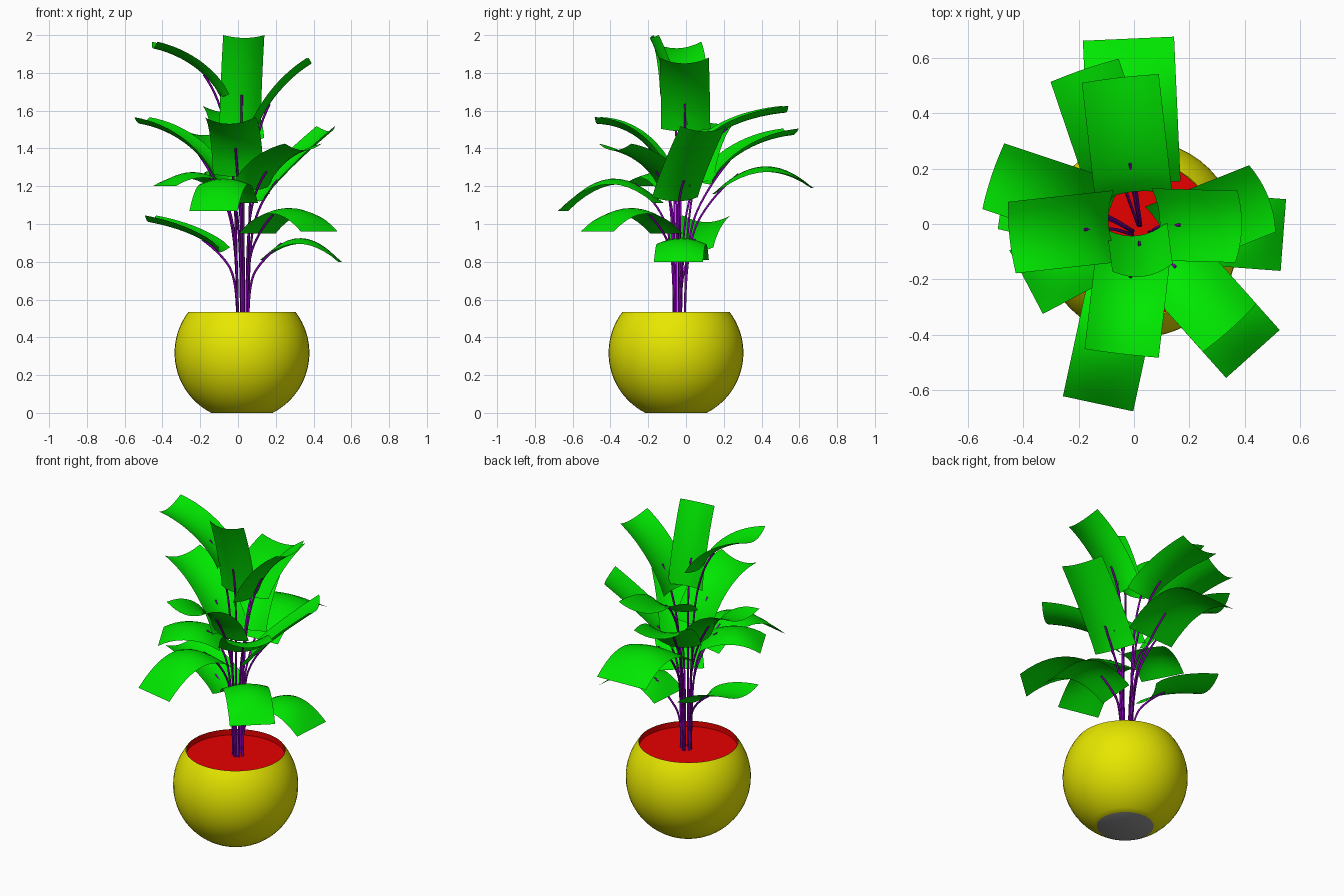
import bpy, bmesh, math
from mathutils import Vector

cube = bpy.data.objects.get("Cube")
if cube:
    bpy.data.objects.remove(cube, do_unlink=True)


def material(name, rgb):
    m = bpy.data.materials.new(name)
    m.use_nodes = True
    m.diffuse_color = (*rgb, 1)
    m.node_tree.nodes["Principled BSDF"].inputs["Base Color"].default_value = (*rgb, 1)
    return m


YELLOW = material("yellow glaze", (0.8, 0.8, 0))
GREEN = material("leaf green", (0, 0.8, 0))
RED = material("red soil", (0.8, 0, 0))
PURPLE = material("purple stem", (0.22, 0, 0.42))
GREY = material("grey base", (0.3, 0.3, 0.3))

POT = Vector((0.021, -0.053, 0.318))
RADIUS, RIM, SOIL = 0.357, 0.535, 0.5


def add_mesh(name, bm, *mats):
    me = bpy.data.meshes.new(name)
    bm.to_mesh(me)
    bm.free()
    for m in mats:
        me.materials.append(m)
    ob = bpy.data.objects.new(name, me)
    bpy.context.collection.objects.link(ob)
    bpy.context.view_layer.objects.active = ob
    bpy.ops.object.select_all(action='DESELECT')
    ob.select_set(True)
    bpy.ops.object.shade_smooth_by_angle(angle=math.radians(40))
    return ob


def lathe(name, profile, *mats):
    """Spin (radius, z) points around the pot's axis."""
    bm = bmesh.new()
    verts = [bm.verts.new((POT.x + r, POT.y, z)) for r, z in profile]
    edges = [bm.edges.new(pair) for pair in zip(verts, verts[1:])]
    bmesh.ops.spin(bm, geom=verts + edges, cent=POT, axis=(0, 0, 1),
                   angle=math.tau, steps=48, use_duplicate=False)
    bmesh.ops.remove_doubles(bm, verts=bm.verts, dist=0.0005)
    bmesh.ops.recalc_face_normals(bm, faces=bm.faces)
    return add_mesh(name, bm, *mats)


# Pot: ball cut flat at the bottom and rim, with a grey underside
low = -math.asin(POT.z / RADIUS)
high = math.asin((RIM - POT.z) / RADIUS)
arc = [low + (high - low) * i / 20 for i in range(21)]
shell = [(RADIUS * math.cos(a), POT.z + RADIUS * math.sin(a)) for a in arc]
pot = lathe("pot", [(0, 0)] + shell, YELLOW, GREY)
for f in pot.data.polygons:
    f.material_index = 1 if f.center.z < 0.001 else 0

# Soil with the red lining up to the rim
mouth = shell[-1][0] - 0.002
lathe("soil", [(0, SOIL), (mouth, SOIL), (mouth, RIM)], RED)

HUB = Vector((0.01, 0, 0))
ROWS, COLS = 12, 8


def leaf(name, tip, base_z, arch, width=0.26, swing=0):
    """Arched strip from near the hub to its tip; swing moves its base in y."""
    tip = Vector(tip)
    base = HUB.lerp(tip, 0.22)
    base.y += swing
    base.z = base_z
    drooping = tip.z < base_z + 0.05
    path = []
    for i in range(ROWS + 1):
        t = i / ROWS
        # Rising leaves bend early, drooping ones crest halfway
        s = t if drooping else t ** 0.75
        path.append(base.lerp(tip, t) + Vector((0, 0, 4 * arch * s * (1 - s))))
    out = tip - base
    side = Vector((-out.y, out.x, 0)).normalized()
    bm = bmesh.new()
    grid = []
    for i, p in enumerate(path):
        tangent = path[min(i + 1, ROWS)] - path[max(i - 1, 0)]
        normal = tangent.cross(side).normalized()
        # Rising leaves are troughs, drooping ones fold down at the crest
        lift = -0.03 * math.sin(math.pi * i / ROWS) if drooping else 0.036
        us = [2 * j / COLS - 1 for j in range(COLS + 1)]
        grid.append([bm.verts.new(p + side * (u * width / 2) + normal * (lift * u * u))
                     for u in us])
    for r, s in zip(grid, grid[1:]):
        for j in range(COLS):
            bm.faces.new((r[j], s[j], s[j + 1], r[j + 1]))
    add_mesh(name, bm, GREEN)
    return path


def stem(name, root, path):
    """Thin tube rising from the soil and bending out along a leaf's midrib."""
    knee = Vector((root.x, root.y, SOIL + 0.6 * (path[0].z - SOIL)))
    pts = [root, knee, path[0], path[ROWS // 4]]
    cu = bpy.data.curves.new(name, 'CURVE')
    cu.dimensions = '3D'
    cu.bevel_depth, cu.bevel_resolution = 0.006, 1
    cu.use_fill_caps = True
    sp = cu.splines.new('NURBS')
    sp.points.add(len(pts) - 1)
    for point, co in zip(sp.points, pts):
        point.co = (*co, 1)
    sp.use_endpoint_u, sp.order_u, sp.resolution_u = True, 3, 6
    cu.materials.append(PURPLE)
    bpy.context.collection.objects.link(bpy.data.objects.new(name, cu))


# Leaves: tip, base height, arch, then width and base swing where unusual
LEAVES = {
    "top_front": ((.035, -.19, 1.985), 1.52, .05, .22),
    "top_right": ((-.45, -.05, 1.93), 1.67, .06),
    "top_left": ((.39, -.01, 1.85), 1.49, .06),
    "upper_back": ((-.05, .53, 1.59), 1.43, .04, .28),
    "upper_front": ((-.045, -.47, 1.53), 1.25, .09, .27),
    "upper_right": ((-.515, .175, 1.53), 1.22, .08, .25),
    "upper_left": ((.485, .1, 1.49), 1.12, .02, .26, -.07),
    "middle_back": ((-.18, .56, 1.47), 1.21, .07),
    "middle_front_left": ((.35, -.38, 1.39), 1.18, .05),
    "middle_right": ((-.39, -.21, 1.2), 1.19, .08),
    "lower_back": ((-.02, .67, 1.19), 1.16, .13, .33),
    "lower_front": ((-.13, -.65, 1.07), 1.11, .15),
    "lower_front_left": ((.43, -.47, .96), .95, .13),
    "bottom_right": ((-.47, .11, 1.01), .85, .03),
    "bottom_left": ((.54, -.04, .8), .81, .12),
}
for name, shape in LEAVES.items():
    path = leaf(name + "_leaf", *shape)
    # Stems start in a small bunch, each on its own leaf's side
    heading = Vector((path[-1].x, path[-1].y, 0)).normalized() * 0.03
    stem(name + "_stem", Vector((0.025, -0.035, SOIL - 0.01)) + heading, path)
